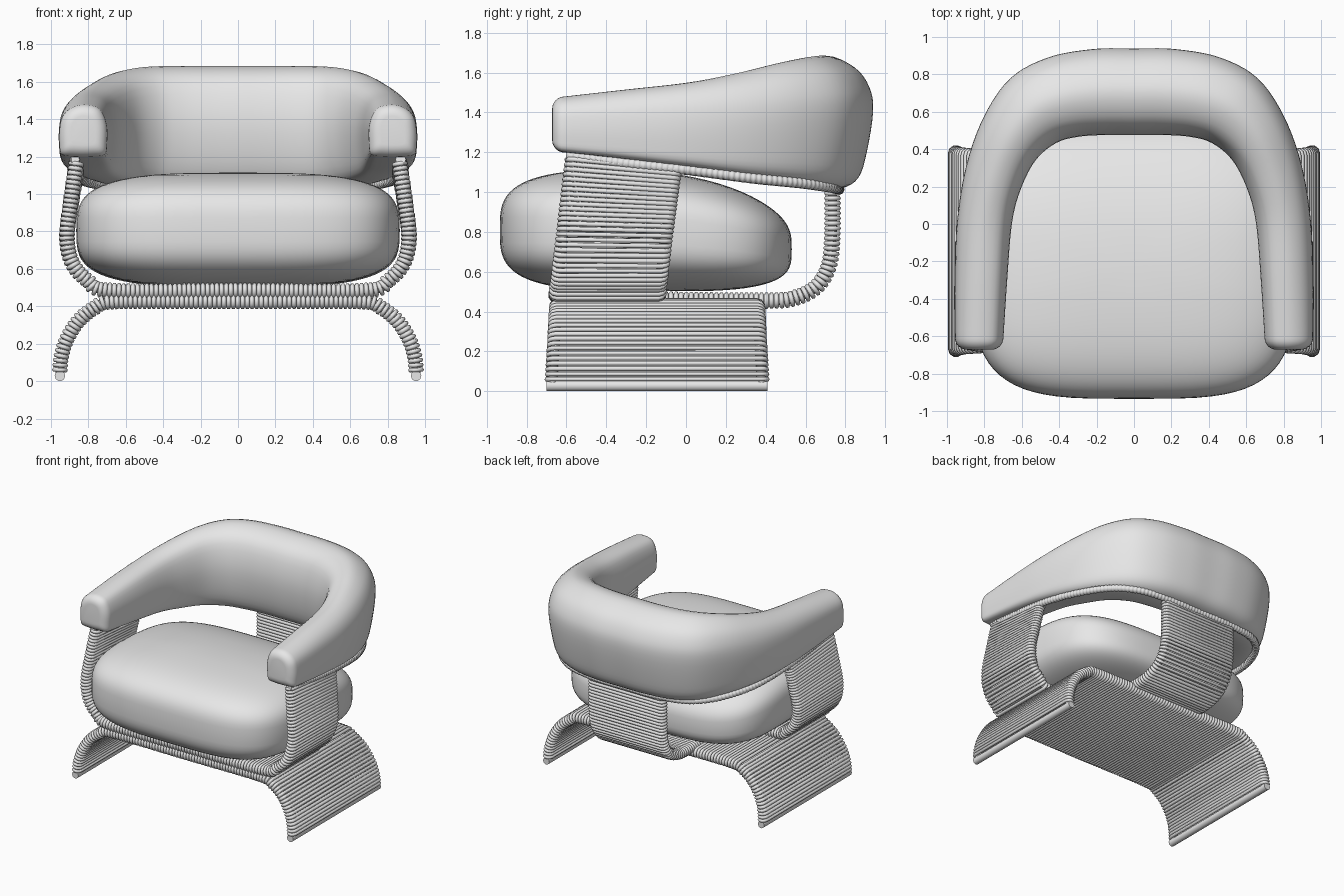
import bpy
import math
from mathutils import Vector

cube = bpy.data.objects.get("Cube")
if cube:
    bpy.data.objects.remove(cube, do_unlink=True)

grey = bpy.data.materials.new("plain_grey")
grey.use_nodes = True
grey.diffuse_color = (0.8, 0.8, 0.8, 1)
grey.node_tree.nodes["Principled BSDF"].inputs["Base Color"].default_value = (0.8, 0.8, 0.8, 1)


def smooth(points, n=8, closed=False):
    """Catmull-Rom interpolation through points of any dimension."""
    pts = [Vector(p) for p in points]
    count = len(pts)
    get = (lambda i: pts[i % count]) if closed else (lambda i: pts[max(0, min(count - 1, i))])
    out = []
    for i in range(count if closed else count - 1):
        a, b, c, d = (get(i + k) for k in (-1, 0, 1, 2))
        for j in range(n):
            t = j / n
            out.append(0.5 * (2 * b + (c - a) * t + (2 * a - 5 * b + 4 * c - d) * t * t
                              + (3 * b - a - 3 * c + d) * t ** 3))
    if not closed:
        out.append(pts[-1])
    return out


def resample(path, step):
    """Even steps along a polyline."""
    dist = [0]
    for p, q in zip(path, path[1:]):
        dist.append(dist[-1] + (q - p).length)
    n = max(2, round(dist[-1] / step))
    out, k = [], 0
    for i in range(n + 1):
        s = dist[-1] * i / n
        while k < len(path) - 2 and dist[k + 1] < s:
            k += 1
        out.append(path[k].lerp(path[k + 1], (s - dist[k]) / (dist[k + 1] - dist[k])))
    return out


def mirrored(half):
    """Extend a path that ends on x = 0 to the other side."""
    return half + [(-p[0],) + tuple(p[1:]) for p in half[-2::-1]]


def tubes(name, lines, radius, cyclic=False, bead=None):
    """Round tubes along polylines, turned into one mesh."""
    curve = bpy.data.curves.new(name, "CURVE")
    curve.dimensions = "3D"
    curve.bevel_depth = radius
    curve.bevel_resolution = 1 if cyclic else 3
    curve.use_fill_caps = not cyclic
    for line in lines:
        sp = curve.splines.new("POLY")
        sp.points.add(len(line) - 1)
        sp.use_cyclic_u = cyclic
        for i, p in enumerate(line):
            sp.points[i].co = (*p, 1)
            if bead:
                sp.points[i].radius = bead[i % len(bead)]
    obj = bpy.data.objects.new(name, curve)
    bpy.context.collection.objects.link(obj)
    bpy.ops.object.select_all(action="DESELECT")
    obj.select_set(True)
    bpy.context.view_layer.objects.active = obj
    bpy.ops.object.convert(target="MESH")
    finish(bpy.context.view_layer.objects.active)


def finish(obj):
    obj.data.materials.clear()
    obj.data.materials.append(grey)
    obj.data.polygons.foreach_set("use_smooth", [True] * len(obj.data.polygons))


def mesh(name, rings, capped):
    """Skin closed rings of equal length."""
    n = len(rings[0])
    verts = [v for r in rings for v in r]
    faces = [(i * n + j, i * n + (j + 1) % n, (i + 1) * n + (j + 1) % n, (i + 1) * n + j)
             for i in range(len(rings) - 1) for j in range(n)]
    if capped:
        faces += [tuple(reversed(range(n))), tuple(range(len(verts) - n, len(verts)))]
    data = bpy.data.meshes.new(name)
    data.from_pydata(verts, [], faces)
    data.validate()
    obj = bpy.data.objects.new(name, data)
    bpy.context.collection.objects.link(obj)
    bpy.ops.object.select_all(action="DESELECT")
    obj.select_set(True)
    bpy.context.view_layer.objects.active = obj
    bpy.ops.object.mode_set(mode="EDIT")
    bpy.ops.mesh.select_all(action="SELECT")
    bpy.ops.mesh.remove_doubles(threshold=0.0005)
    bpy.ops.mesh.normals_make_consistent(inside=False)
    bpy.ops.object.mode_set(mode="OBJECT")
    finish(obj)


def woven(name, path, ends, step=0.025, wrap=0.03):
    """Two frame tubes with rope loops wound around both."""
    pts = resample(path, step)
    pairs = [ends(p) for p in pts]
    tubes(name + "_frame", [[p[0] for p in pairs], [p[1] for p in pairs]], 0.024)
    loops = []
    for i, (a, b) in enumerate(pairs):
        tangent = pts[min(i + 1, len(pts) - 1)] - pts[max(i - 1, 0)]
        d = (b - a).normalized()
        n = tangent.cross(d).normalized()
        loop = []
        for centre, start in ((b, -90), (a, 90)):
            for k in range(6):
                t = math.radians(start + 36 * k)
                loop.append(centre + wrap * (math.sin(t) * n + math.cos(t) * d))
        loops.append(loop)
    tubes(name + "_rope", loops, 0.0125, cyclic=True)


# Base: arched woven band standing on two foot rods
base = mirrored([(0.952, 0, 0.06), (0.945, 0, 0.13), (0.915, 0, 0.225), (0.85, 0, 0.325),
                 (0.76, 0, 0.395), (0.65, 0, 0.425), (0, 0, 0.425)])


def base_ends(p):
    spread = 0.025 * (0.45 - p.z) / 0.4
    return p + Vector((0, -0.645 - spread, 0)), p + Vector((0, 0.355 + spread, 0))


woven("base", smooth(base), base_ends)
tubes("foot_rods", [[(x, -0.7, 0.028), (x, 0.41, 0.028)] for x in (-0.952, 0.952)], 0.028)
tubes("foot_posts", [[(x, y, 0.028), (x, y, 0.08)] for x in (-0.952, 0.952) for y in (-0.67, 0.38)], 0.024)

# Seat cradle: woven U whose sides rise to the arms
cradle = mirrored([(0.865, 0, 1.16), (0.895, 0, 0.95), (0.915, 0, 0.77), (0.885, 0, 0.63),
                   (0.80, 0, 0.535), (0.68, 0, 0.485), (0, 0, 0.485)])


def cradle_ends(p):
    f = (p.z - 0.485) / 0.675
    return p + Vector((0, -0.65 + 0.08 * f, 0)), p + Vector((0, -0.14 + 0.08 * f, -0.05 * f * f))


woven("seat_cradle", smooth(cradle), cradle_ends)

# Back support: woven strip running back under the seat and up
support = [(0, -0.1, 0.46), (0, 0.4, 0.455), (0, 0.55, 0.47), (0, 0.66, 0.53),
           (0, 0.72, 0.64), (0, 0.735, 0.8), (0, 0.735, 1.02)]
woven("back_support", smooth(support),
      lambda p: (p + Vector((-0.3, 0, 0)), p + Vector((0.3, 0, 0))))

# Beaded rail under the arms and back
rail = mirrored([(0.87, -0.6, 1.185), (0.885, -0.3, 1.145), (0.875, 0.02, 1.11), (0.82, 0.33, 1.07),
                 (0.70, 0.58, 1.045), (0.52, 0.72, 1.025), (0.25, 0.765, 1.015), (0, 0.765, 1.015)])
tubes("rail", [resample(smooth(rail), 0.007)], 0.028, bead=(1, 0.93, 0.78, 0.93))

# Backrest: section (across, up) swept around the outer and inner outlines
back_section = smooth([(0.48, 1), (0.8, 0.91), (0.96, 0.76), (1, 0.58), (0.93, 0.27), (0.84, 0.08),
                       (0.66, 0), (0.38, 0), (0.14, 0.07), (0.02, 0.3), (0, 0.62), (0.14, 0.9)], 4, True)
arm_section = smooth([(0.48, 1), (0.76, 0.93), (0.94, 0.76), (1, 0.5), (1, 0.22), (0.95, 0.04),
                      (0.7, 0), (0.3, 0), (0.05, 0.04), (0, 0.25), (0.01, 0.62), (0.16, 0.92)], 4, True)
# outer x, outer y, inner x, inner y, bottom, top, blend to back section
half = [(0.955, -0.61, 0.70, -0.61, 1.2, 1.48, 0), (0.957, -0.3, 0.68, -0.3, 1.165, 1.515, 0.1),
        (0.945, 0.02, 0.655, 0.0, 1.125, 1.55, 0.3), (0.895, 0.32, 0.61, 0.18, 1.085, 1.595, 0.6),
        (0.80, 0.58, 0.53, 0.34, 1.055, 1.645, 0.85), (0.66, 0.78, 0.42, 0.435, 1.03, 1.675, 1),
        (0.46, 0.89, 0.30, 0.47, 1.02, 1.685, 1), (0.22, 0.935, 0.15, 0.48, 1.02, 1.685, 1),
        (0, 0.938, 0, 0.48, 1.02, 1.685, 1)]
full = half + [(-s[0], s[1], -s[2]) + s[3:] for s in half[-2::-1]]


def section(s, inset=0, forward=0):
    ring = []
    for a, b in zip(arm_section, back_section):
        u, v = a.lerp(b, s[6])
        u = 0.5 + (u - 0.5) * (1 - inset / 0.125)
        v = 0.5 + (v - 0.5) * (1 - inset / 0.14)
        ring.append((s[2] + (s[0] - s[2]) * u, s[3] + (s[1] - s[3]) * u - forward,
                     s[4] + (s[5] - s[4]) * v))
    return ring


stations = smooth(full, 5)
r = 0.062
caps = [(r * (1 - math.cos(t)), r * math.sin(t)) for t in (math.radians(15 * k) for k in range(1, 7))]
rings = [section(stations[0], *c) for c in reversed(caps)]
rings += [section(s) for s in stations]
rings += [section(stations[-1], *c) for c in caps]
mesh("backrest", rings, True)


# Seat cushion: rounded block that sinks and thins toward the back
def power(value, p):
    return math.copysign(abs(value) ** (2 / p), value)


rings = []
for i in range(41):
    phi = math.pi * (i / 40 - 0.5)
    across, up = power(max(math.cos(phi), 0), 3.3), power(math.sin(phi), 3.3)
    ring = []
    for j in range(72):
        t = 2 * math.pi * j / 72
        x = 0.865 * across * power(math.cos(t), 3.7)
        y = -0.202 + 0.733 * across * power(math.sin(t), 3.7)
        sink = max(0, (y + 0.4) / 0.9) ** 2
        ring.append((x, y, 0.81 - 0.09 * sink + (0.305 - 0.07 * sink) * up))
    rings.append(ring)
mesh("seat_cushion", rings, False)
